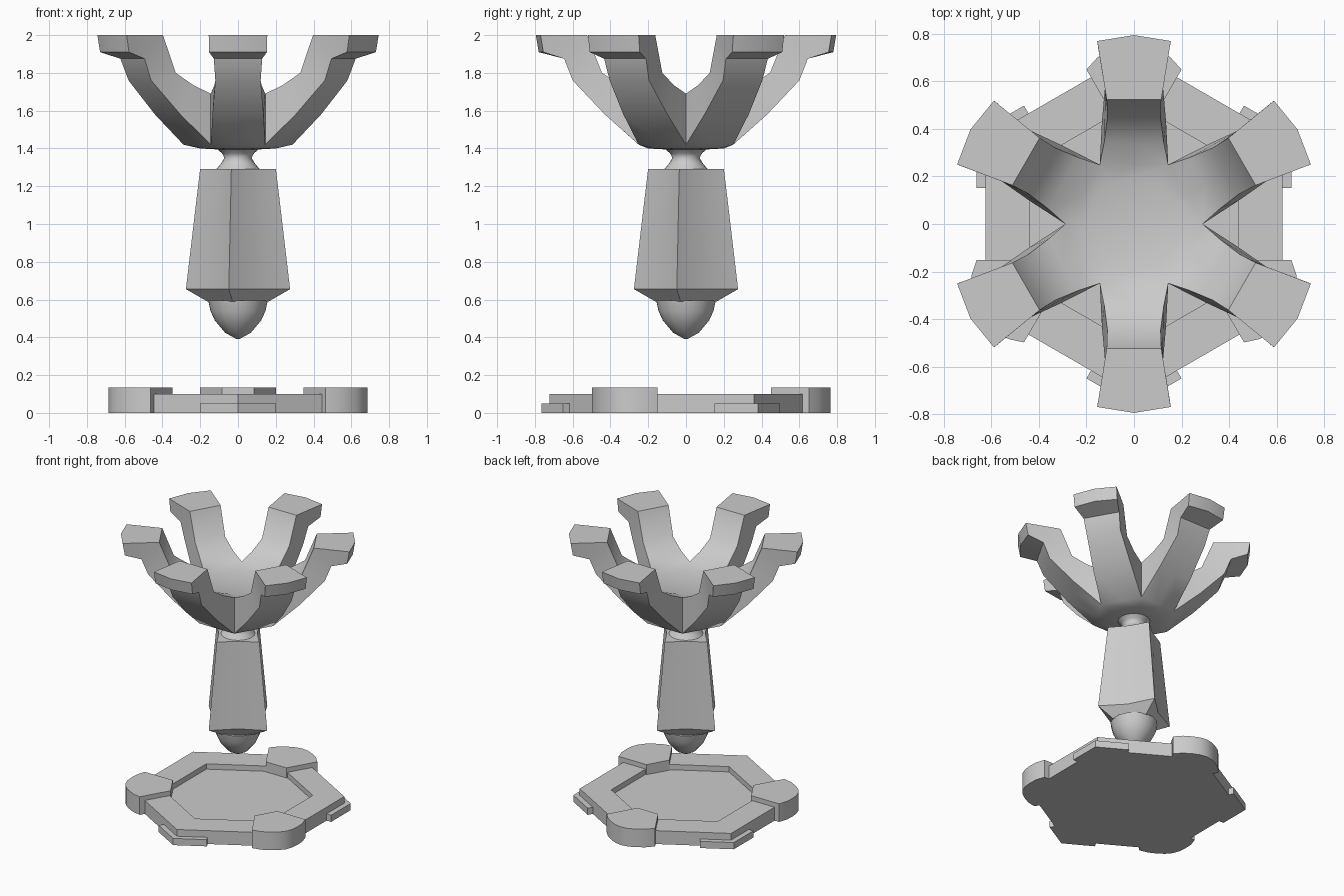
import bpy, bmesh
from math import cos, sin, pi, radians

cube = bpy.data.objects.get("Cube")
if cube:
    bpy.data.objects.remove(cube, do_unlink=True)

grey = bpy.data.materials.new("stone grey")
grey.use_nodes = True
grey.diffuse_color = (0.6, 0.6, 0.6, 1)
grey.node_tree.nodes["Principled BSDF"].inputs["Base Color"].default_value = (0.6, 0.6, 0.6, 1)


def finish(name, bm, angle=None):
    """Turn a bmesh into a named object, smooth below the given angle."""
    bmesh.ops.remove_doubles(bm, verts=bm.verts, dist=0.0005)
    bmesh.ops.recalc_face_normals(bm, faces=bm.faces)
    mesh = bpy.data.meshes.new(name)
    bm.to_mesh(mesh)
    bm.free()
    mesh.materials.append(grey)
    obj = bpy.data.objects.new(name, mesh)
    bpy.context.collection.objects.link(obj)
    if angle:
        bpy.ops.object.select_all(action='DESELECT')
        obj.select_set(True)
        bpy.context.view_layer.objects.active = obj
        bpy.ops.object.shade_smooth_by_angle(angle=radians(angle))
    return obj


def bridge(bm, a, b):
    n = len(a)
    for i in range(n):
        j = (i + 1) % n
        bm.faces.new((a[i], a[j], b[j], b[i]))


def loft(name, rings, angle=None):
    """Skin a stack of equal-length point rings and cap both ends."""
    bm = bmesh.new()
    loops = [[bm.verts.new(p) for p in ring] for ring in rings]
    for a, b in zip(loops, loops[1:]):
        bridge(bm, a, b)
    bm.faces.new(loops[0])
    bm.faces.new(loops[-1])
    return finish(name, bm, angle)


def ring(radius, z, n, turn=0.0, inner=None):
    """Regular ring; with inner, every second point uses that radius."""
    pts = []
    for i in range(n):
        r = inner if inner and i % 2 else radius
        a = turn + 2 * pi * i / n
        pts.append((r * cos(a), r * sin(a), z))
    return pts


def polar(r, side, z, deg):
    """Point r outward and side sideways along a spoke."""
    a = radians(deg)
    return (r * cos(a) - side * sin(a), r * sin(a) + side * cos(a), z)


def plate(name, outline, height, deg, angle=None):
    loft(name, [[polar(r, s, z, deg) for s, r in outline] for z in (0, height)], angle)


# Hexagonal base with a recessed floor
APOTHEM = cos(pi / 6)
bm = bmesh.new()
levels = [(0.625, 0), (0.625, 0.1), (0.44, 0.1), (0.44, 0.06)]
loops = [[bm.verts.new(p) for p in ring(r / APOTHEM, z, 6, pi / 6)] for r, z in levels]
for a, b in zip(loops, loops[1:]):
    bridge(bm, a, b)
bm.faces.new(loops[0])
bm.faces.new(loops[-1])
finish("base", bm)

# Raised rounded lobes and low chevron plates on alternating corners
lobe_half = [(0.085, 0.45), (0.2, 0.65), (0.155, 0.7), (0.1, 0.735), (0.05, 0.757)]
lobe = lobe_half + [(0, 0.765)] + [(-s, r) for s, r in reversed(lobe_half)]
chevron = [(0.15, 0.563), (0.2, 0.65), (0, 0.765), (-0.2, 0.65), (-0.15, 0.563)]
for i in range(3):
    plate("base_lobe_%d" % (i + 1), lobe, 0.135, 90 + 120 * i, 35)
    plate("base_corner_plate_%d" % (i + 1), chevron, 0.05, 30 + 120 * i)

# Four-cornered handle with creased sides
TURN = radians(-10)
loft("handle", [ring(0.165, 0.59, 8, TURN, 0.14),
                ring(0.28, 0.655, 8, TURN, 0.17),
                ring(0.204, 1.29, 8, TURN, 0.13)], 30)

# Rounded tip below the handle
loft("handle_tip", [ring(r, z, 16, TURN) for r, z in
                    ((0.006, 0.39), (0.07, 0.425), (0.125, 0.49), (0.148, 0.54), (0.16, 0.595))], 40)

# Waisted neck
loft("neck", [ring(r, z, 20) for r, z in
              ((0.12, 1.285), (0.09, 1.32), (0.072, 1.35), (0.085, 1.375), (0.115, 1.4))], 60)

# Crown: six arms growing from a shallow bowl
# inner radius, height, half width, then outer radius, height, half width, ridge
sections = [
    (0.25, 1.69, 0.1443, 0.25, 1.42, 0.1443, 0),
    (0.345, 1.735, 0.125, 0.43, 1.58, 0.135, 0),
    (0.445, 1.80, 0.112, 0.60, 1.76, 0.12, 0),
    (0.525, 2.0, 0.115, 0.645, 1.875, 0.128, 0),
    (0.77, 2.0, 0.155, 0.755, 1.91, 0.153, 0.025),
]
bm = bmesh.new()
for k in range(6):
    deg = 30 + 60 * k
    rows = []
    for ri, zi, wi, ro, zo, wo, ridge in sections:
        pts = [(ri, -wi, zi), (ri + ridge, 0, zi), (ri, wi, zi),
               (ro, wo, zo), (ro + ridge, 0, zo), (ro, -wo, zo)]
        rows.append([bm.verts.new(polar(*p, deg)) for p in pts])
    for a, b in zip(rows, rows[1:]):
        bridge(bm, a, b)
    t = rows[-1]
    bm.faces.new((t[0], t[1], t[4], t[5]))
    bm.faces.new((t[1], t[2], t[3], t[4]))

    # Bowl floor and underside wedges
    def wedge(edge, steps):
        for r, z in steps:
            nxt = [bm.verts.new(polar(r, 0, z, deg + d)) for d in (-30, 0, 30)]
            for i in (0, 1):
                bm.faces.new((edge[i], edge[i + 1], nxt[i + 1], nxt[i]))
            edge = nxt
        hub = bm.verts.new((0, 0, steps[-1][1]))
        for i in (0, 1):
            bm.faces.new((edge[i], edge[i + 1], hub))

    wedge(rows[0][:3], [(0.2, 1.67)])
    wedge(rows[0][:2:-1], [(0.2, 1.40), (0.11, 1.395)])
finish("crown", bm, 42)
